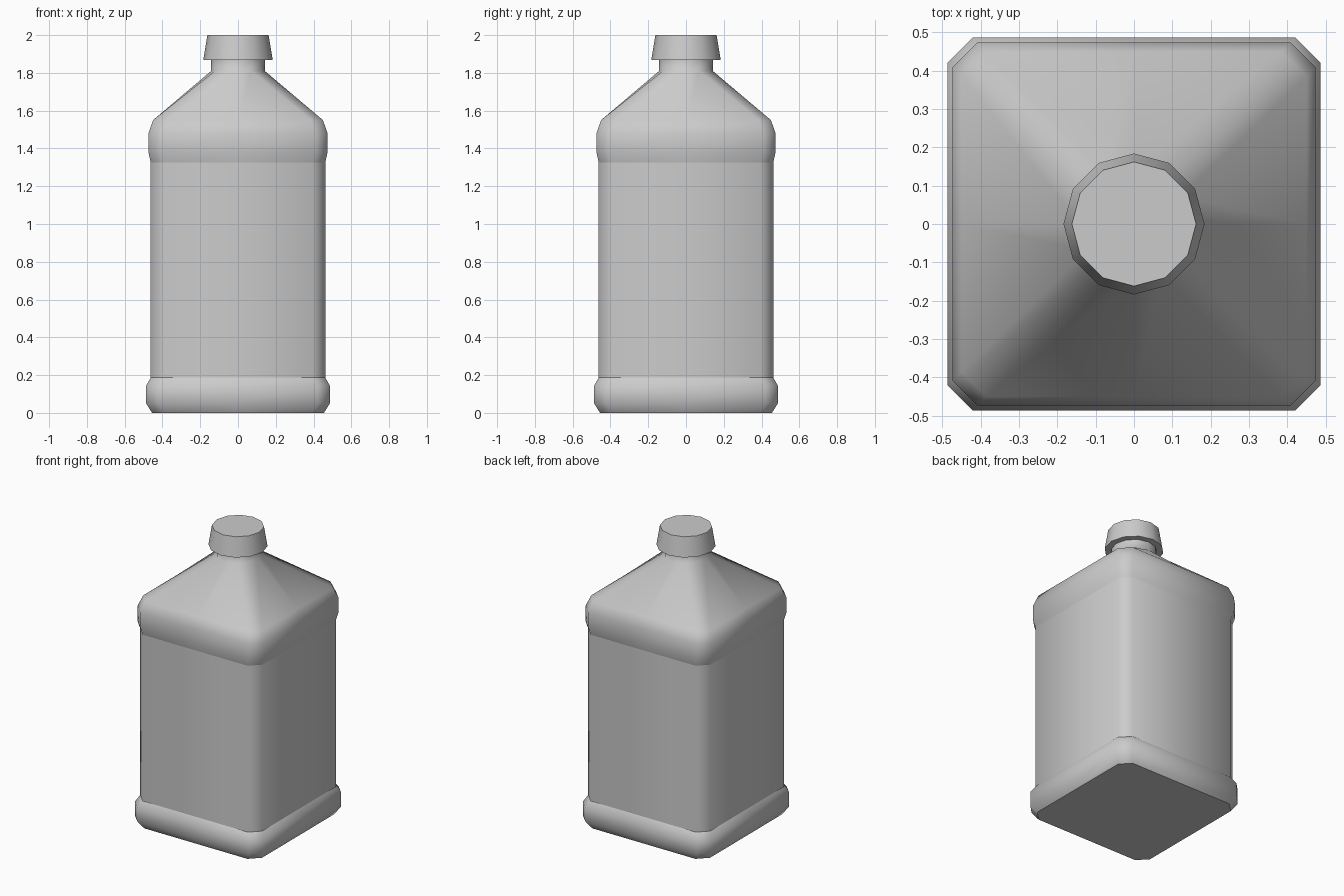
import bpy, bmesh
from math import sin, cos, radians

cube = bpy.data.objects.get("Cube")
if cube:
    bpy.data.objects.remove(cube)

grey = bpy.data.materials.new("plain grey")
grey.use_nodes = True
colour = (0.6, 0.6, 0.6, 1)
grey.diffuse_color = colour
grey.node_tree.nodes["Principled BSDF"].inputs["Base Color"].default_value = colour


def square_ring(half, z, chamfer=0.065):
    """Twelve points: chamfered corners plus a midpoint on every side."""
    pts = []
    flat = half - chamfer
    for i in range(4):
        c, s = cos(radians(90 * i)), sin(radians(90 * i))
        for x, y in ((half, 0), (half, flat), (flat, half)):
            pts.append((x * c - y * s, x * s + y * c, z))
    return pts


def round_ring(radius, z):
    return [(radius * cos(radians(30 * i)), radius * sin(radians(30 * i)), z) for i in range(12)]


def loft(name, rings, creases, cap_start=True, cap_end=True):
    """Skin a stack of rings; rings listed in creases stay sharp."""
    bm = bmesh.new()
    loops = [[bm.verts.new(p) for p in ring] for ring in rings]
    for a, b in zip(loops, loops[1:]):
        for i in range(12):
            j = (i + 1) % 12
            bm.faces.new((a[i], a[j], b[j], b[i]))
    if cap_start:
        bm.faces.new(loops[0][::-1])
    if cap_end:
        bm.faces.new(loops[-1])
    for f in bm.faces:
        f.smooth = True
    for k in creases:
        for i in range(12):
            bm.edges.get((loops[k][i], loops[k][(i + 1) % 12])).smooth = False
    mesh = bpy.data.meshes.new(name)
    bm.to_mesh(mesh)
    bm.free()
    mesh.materials.append(grey)
    obj = bpy.data.objects.new(name, mesh)
    bpy.context.collection.objects.link(obj)
    return obj


# Bottle: base band, recessed body, shoulder band, sloping shoulder, neck
profile = [(0.455, 0), (0.486, 0.05), (0.486, 0.145), (0.462, 0.187),
           (0.462, 1.325), (0.474, 1.38), (0.474, 1.48), (0.45, 1.55)]
rings = [square_ring(h, z) for h, z in profile]
rings += [round_ring(0.142, 1.81), round_ring(0.142, 1.875)]
loft("bottle", rings, creases=(0, 3, 4), cap_end=False)

# Tapered screw cap with a flat underside
loft("cap", [round_ring(0.184, 1.868), round_ring(0.162, 2.0)], creases=(0, 1))
